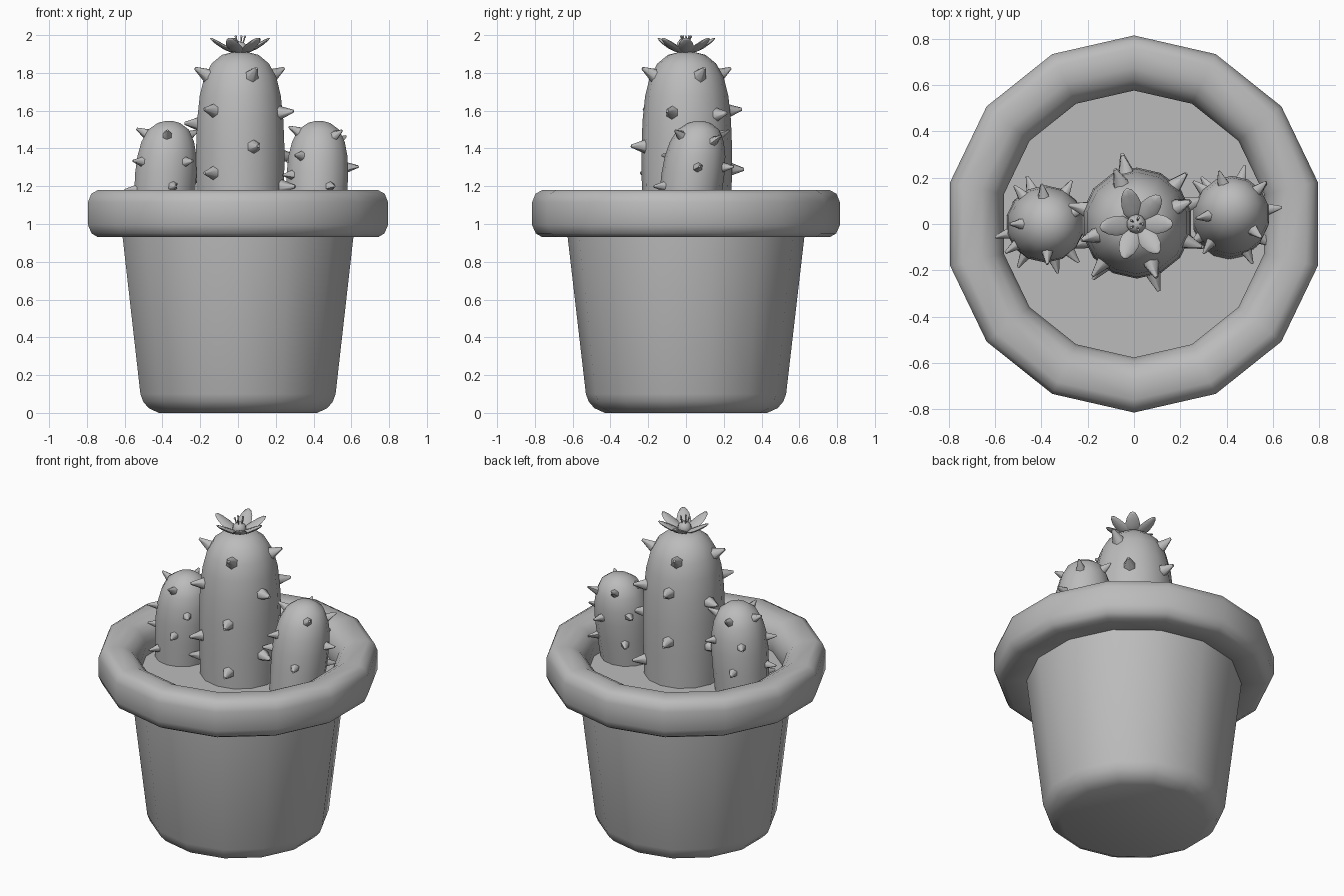
import bpy, bmesh, math
from mathutils import Matrix, Vector

if "Cube" in bpy.data.objects:
    bpy.data.objects.remove(bpy.data.objects["Cube"], do_unlink=True)

grey = bpy.data.materials.new("plain_grey")
grey.use_nodes = True
grey.diffuse_color = (0.5, 0.5, 0.5, 1)
grey.node_tree.nodes["Principled BSDF"].inputs["Base Color"].default_value = (0.5, 0.5, 0.5, 1)


def finish(bm, name, angle=60):
    bmesh.ops.remove_doubles(bm, verts=bm.verts, dist=0.0005)
    bmesh.ops.recalc_face_normals(bm, faces=bm.faces)
    mesh = bpy.data.meshes.new(name)
    bm.to_mesh(mesh)
    bm.free()
    mesh.materials.append(grey)
    obj = bpy.data.objects.new(name, mesh)
    bpy.context.collection.objects.link(obj)
    bpy.ops.object.select_all(action='DESELECT')
    obj.select_set(True)
    bpy.context.view_layer.objects.active = obj
    bpy.ops.object.shade_smooth_by_angle(angle=math.radians(angle))
    return obj


def lathe(name, profile, sides=14, closed=False, place=Matrix()):
    """Turn a (radius, height) profile around z, with one corner at the back."""
    bm = bmesh.new()
    rings = []
    for r, z in profile:
        rings.append([bm.verts.new(place @ Vector((r * math.sin(math.tau * i / sides),
                                                   r * math.cos(math.tau * i / sides), z)))
                      for i in range(sides)])
    pairs = list(zip(rings, rings[1:])) + ([(rings[-1], rings[0])] if closed else [])
    for a, b in pairs:
        for i in range(sides):
            j = (i + 1) % sides
            bm.faces.new((a[i], a[j], b[j], b[i]))
    if not closed:
        bm.faces.new(rings[0])
        bm.faces.new(rings[-1])
    return finish(bm, name)


def lean_matrix(x, y, lean_x, lean_y, base):
    """Place at x, y and shear sideways with height above the base."""
    return Matrix(((1, 0, lean_x, x - lean_x * base), (0, 1, lean_y, y - lean_y * base),
                   (0, 0, 1, 0), (0, 0, 0, 1)))


def spines(name, profile, place, spots, length, radius):
    """Stand a blunt six-sided cone on the skin at each (angle, height)."""
    bm = bmesh.new()
    for degrees, z in spots:
        for (r0, z0), (r1, z1) in zip(profile, profile[1:]):
            if z0 <= z <= z1:
                break
        r = r0 + (r1 - r0) * (z - z0) / (z1 - z0)
        a = math.radians(degrees)
        out = Vector((math.cos(a), math.sin(a), 0))
        normal = (out * (z1 - z0) + Vector((0, 0, r0 - r1))).normalized()
        turn = normal.to_track_quat('Z', 'Y').to_matrix().to_4x4()
        centre = out * r + Vector((0, 0, z)) + normal * (length / 2 - 0.015)
        bmesh.ops.create_cone(bm, cap_ends=True, segments=6, radius1=radius,
                              radius2=radius * 0.2, depth=length,
                              matrix=place @ Matrix.Translation(centre) @ turn)
    return finish(bm, name)


# Pot, rolled rim and soil
lathe("pot", [(0.43, 0), (0.485, 0.025), (0.515, 0.06), (0.53, 0.1), (0.63, 0.96), (0.63, 1.0)])
lathe("pot_rim", [(0.76, 0.93), (0.795, 0.95), (0.815, 0.995), (0.815, 1.115), (0.797, 1.16),
                  (0.76, 1.18), (0.675, 1.18), (0.625, 1.155), (0.592, 1.115), (0.577, 1.06),
                  (0.58, 0.96), (0.61, 0.93)], closed=True)
lathe("soil", [(0.6, 0.94), (0.6, 0.98)])

# Cacti: a tall one between two short ones
tall = [(0.232, 0.95), (0.238, 1.2), (0.24, 1.4), (0.234, 1.55), (0.22, 1.68), (0.195, 1.78),
        (0.155, 1.85), (0.1, 1.895), (0.04, 1.91)]
short = [(0.155, 0.95), (0.165, 1.15), (0.167, 1.27), (0.16, 1.36), (0.143, 1.435),
         (0.11, 1.5), (0.06, 1.535), (0.02, 1.545)]

plants = [
    ("tall_cactus", tall, lean_matrix(0.012, 0.004, 0, 0, 1),
     [(112, 1.79), (22, 1.79), (197, 1.79), (290, 1.79),
      (230, 1.6), (340, 1.59), (102, 1.6), (45, 1.58), (165, 1.53),
      (288, 1.41), (20, 1.36), (232, 1.27), (102, 1.29), (165, 1.25),
      (340, 1.2), (288, 1.1), (45, 1.1), (200, 1.08)], 0.085, 0.04),
    ("right_cactus", short, lean_matrix(-0.38, 0, 0.06, 0, 1.3),
     [(180, 1.48), (268, 1.47), (25, 1.47), (100, 1.47),
      (215, 1.33), (310, 1.33), (60, 1.34), (130, 1.33),
      (285, 1.2), (195, 1.18), (110, 1.17), (240, 1.08)], 0.07, 0.03),
    ("left_cactus", short, lean_matrix(0.42, 0.035, 0.03, 0.12, 1.25),
     [(195, 1.49), (315, 1.47), (40, 1.44), (110, 1.47),
      (235, 1.36), (8, 1.3), (75, 1.3), (140, 1.33),
      (215, 1.26), (295, 1.2), (45, 1.15), (125, 1.15), (330, 1.08)], 0.07, 0.03),
]
for name, profile, place, spots, length, radius in plants:
    lathe(name, profile, place=place)
    spines(name + "_spines", profile, place, spots, length, radius)

# Flower: cupped pointed petals around a small centre
crown = Matrix.Translation((0.01, 0, 1.905))
bm = bmesh.new()
for degrees in (105, 50, 0, -52, -110, 185):
    made = bmesh.ops.create_uvsphere(bm, u_segments=8, v_segments=6, radius=1)
    turn = crown @ Matrix.Rotation(math.radians(degrees), 4, 'Z')
    for v in made["verts"]:
        t = (v.co.z + 1) / 2
        width = 0.04 * (1.25 - 0.35 * t)
        v.co = turn @ Vector((0.02 + 0.14 * t, v.co.x * width,
                              0.005 + 0.075 * t ** 1.3 + v.co.y * 0.014))
finish(bm, "flower_petals")

bm = bmesh.new()
bmesh.ops.create_uvsphere(bm, u_segments=10, v_segments=6, radius=0.042,
                          matrix=crown @ Matrix.Translation((0, 0, 0.02)))
finish(bm, "flower_centre")

# Thin stamens fanning out of the flower
bm = bmesh.new()
for i in range(5):
    tilt = Matrix.Rotation(math.tau * i / 5, 4, 'Z') @ Matrix.Rotation(0.3, 4, 'Y')
    bmesh.ops.create_cone(bm, cap_ends=True, segments=5, radius1=0.004, radius2=0.004,
                          depth=0.05, matrix=crown @ tilt @ Matrix.Translation((0, 0, 0.066)))
    bmesh.ops.create_icosphere(bm, subdivisions=1, radius=0.007,
                               matrix=crown @ tilt @ Matrix.Translation((0, 0, 0.091)))
finish(bm, "flower_stamens")
